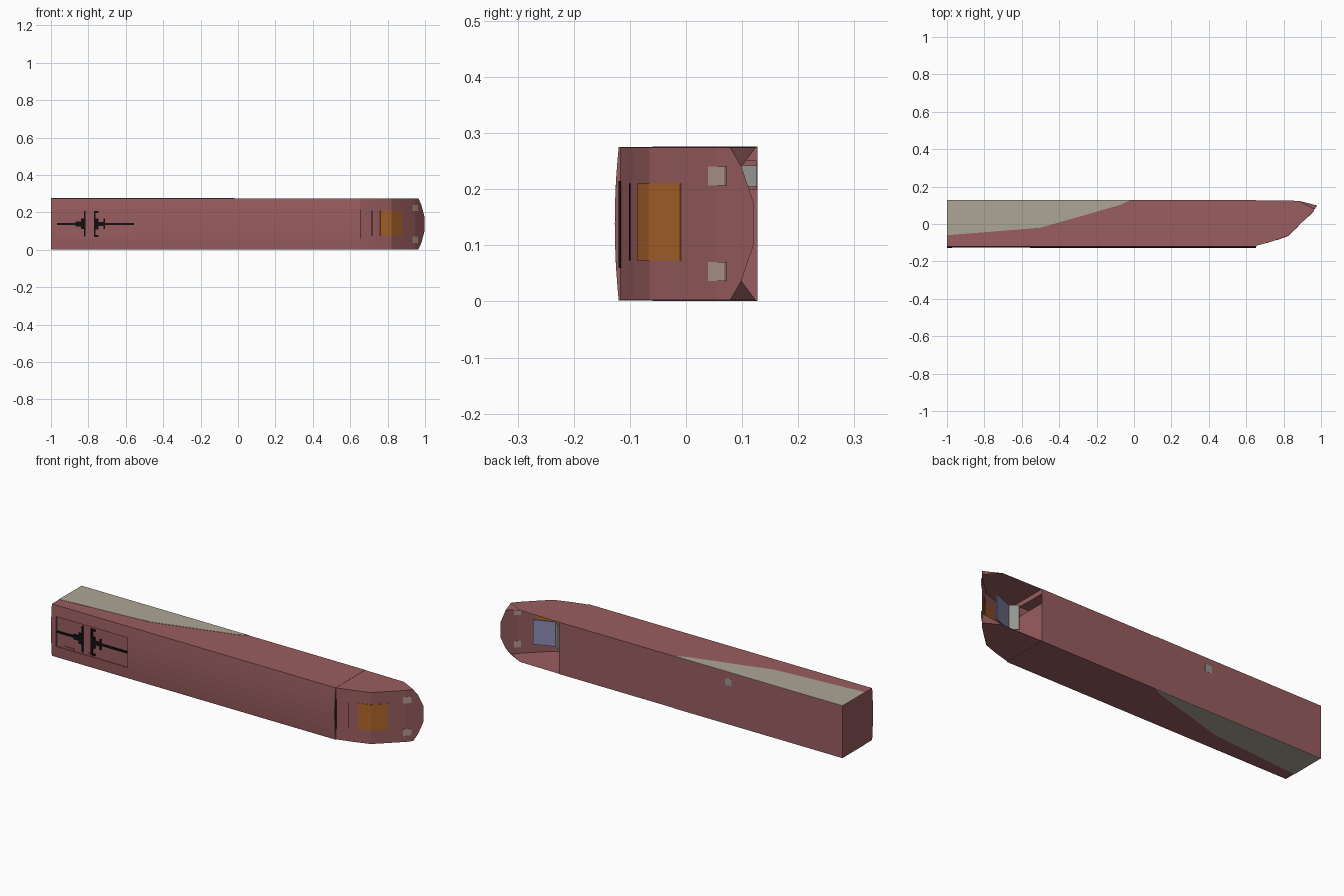
import bpy, bmesh, math

if "Cube" in bpy.data.objects:
    bpy.data.objects.remove(bpy.data.objects["Cube"])

def mat(name, c):
    m = bpy.data.materials.new(name)
    m.diffuse_color = (*c, 1)
    m.use_nodes = True
    m.node_tree.nodes["Principled BSDF"].inputs["Base Color"].default_value = m.diffuse_color
    return m

RED = mat("red_paint", (.32, .11, .115))
BEIGE = mat("beige_paint", (.42, .38, .31))
ORANGE = mat("amber_glass", (.42, .13, .025))
BLACK = mat("black_metal", (.005, .005, .005))
LILAC = mat("desk_blue", (.25, .25, .42))
GREY = mat("grey", (.3, .3, .28))
LAMP = mat("lamp", (.45, .33, .27))
ZM = .1385  # mid plane of the vehicle

def mesh(name, verts, faces, m, normals=True):
    me = bpy.data.meshes.new(name)
    me.from_pydata(verts, [], faces)
    if normals:
        bm = bmesh.new()
        bm.from_mesh(me)
        bmesh.ops.recalc_face_normals(bm, faces=bm.faces)
        bm.to_mesh(me)
        bm.free()
    ob = bpy.data.objects.new(name, me)
    bpy.context.collection.objects.link(ob)
    me.materials.append(m)
    return ob

def prism(name, pts, axis, a, b, m):
    """Extrude a 2D outline along x or z."""
    put = (lambda p, h: (h, *p)) if axis == 'x' else (lambda p, h: (*p, h))
    n = len(pts)
    v = [put(p, a) for p in pts] + [put(p, b) for p in pts]
    f = [tuple(range(n)), tuple(range(2 * n - 1, n - 1, -1))]
    f += [(i, (i + 1) % n, (i + 1) % n + n, i + n) for i in range(n)]
    return mesh(name, v, f, m)

def box(name, x, y, z, m):
    return prism(name, [(x[0], y[0]), (x[1], y[0]), (x[1], y[1]), (x[0], y[1])], 'z', z[0], z[1], m)

def cut(ob, cutter):
    md = ob.modifiers.new("cut", 'BOOLEAN')
    md.object, md.solver = cutter, 'EXACT'
    cutter.hide_render = True
    cutter.hide_viewport = True

# long body with a slightly arched roof on the -y side
half = .1365
arch = [(-.12 - .007 * (1 - t * t), ZM + half * t) for t in (-1, -.85, -.6, -.3, 0, .3, .6, .85, 1)]
body = prism("body", arch + [(.127, ZM + half), (.127, ZM - half)], 'x', -1, .652, RED)
cut(body, box("roof_well_cutter", (-.972, -.556), (-.14, -.119), (.06, .217), RED))
cut(body, box("doorway_cutter", (-.37, .7), (-.03, .1255), (.2, .25), RED))
box("floor_hatch", (-.355, -.315), (.09, .1275), (.205, .242), GREY)

# beige flashes on both sides
flash = [(-1, .127), (-.02, .127), (-.08, .1), (-.5, -.02), (-1, -.06)]
for side, z in (("left", .0005), ("right", .275)):
    prism("side_flash_" + side, flash, 'z', z, z + .0015, BEIGE)

# nose: open shell swept from a profile, with a bowed front edge
prof = [(.652, -.117), (.735, -.094), (.82, -.065), (.88, -.009), (.945, .053)]
ts = [-1, -.75, -.28, .28, .75, 1]
hn = .1355
verts = [(x, y, ZM + hn * t) for x, y in prof for t in ts]
verts += [(1 - .035 * t * t, .124 - .045 * t * t, ZM + hn * t) for t in ts]
n, rows = len(ts), len(prof) + 1
faces = [(r * n + c, r * n + c + 1, (r + 1) * n + c + 1, (r + 1) * n + c)
         for r in range(rows - 1) for c in range(n - 1)]
for c, s in ((0, -1), (n - 1, 1)):          # flat cheeks
    k = len(verts)
    z = ZM + s * hn
    verts += [(.88, .124, z), (.652, .127, z)]
    faces.append(tuple(r * n + c for r in range(rows)) + (k, k + 1))
    inner = 1 if c == 0 else n - 2          # small chin gusset
    faces.append((k, (rows - 1) * n + c, (rows - 1) * n + inner))
mesh("nose_shell", verts, faces, RED)

def prof_y(x):
    for (x0, y0), (x1, y1) in zip(prof, prof[1:] + [(.985, .095)]):
        if x <= x1:
            return y0 + (y1 - y0) * (x - x0) / (x1 - x0)

def patch(name, xs, z0, z1, m):
    """Thin panel that follows the nose profile."""
    out = [(x + .0008, prof_y(x) - .0015) for x in xs]
    inn = [(x - .0008, prof_y(x) + .0015) for x in reversed(xs)]
    return prism(name, out + inn, 'z', z0, z1, m)

patch("windscreen", [.76, .82, .88], .073, .21, ORANGE)
patch("nose_slot", [.713, .717], .073, .21, BLACK)
for side, s in (("left", -1), ("right", 1)):
    zc = ZM + s * .085
    patch("headlamp_" + side, [.932, .945, .962], zc - .017, zc + .017, LAMP)

# seam between nose and body
box("nose_seam", (.651, .656), (-.1205, -.116), (.06, .215), BLACK)

# control desk and support inside the cab
prism("cab_desk", [(.75, .006), (.857, .048), (.855, .053), (.748, .011)], 'z', .075, .205, LILAC)
prism("cab_panel", [(.75, .006), (.712, .04), (.716, .042), (.753, .011)], 'z', .075, .205, GREY)

# current collector lying in the roof well
yc = (-.1255, -.12)
def bar(name, x0, x1, h):
    box(name, (x0, x1), yc, (ZM - h, ZM + h), BLACK)
for i, (x0, x1, h) in enumerate([(-.968, -.87, .005), (-.87, -.84, .013), (-.84, -.815, .028),
                                 (-.77, -.745, .03), (-.745, -.71, .01), (-.72, -.712, .028),
                                 (-.71, -.556, .005)]):
    bar(f"collector_arm_{i}", x0, x1, h)
for i, (x0, x1) in enumerate([(-.824, -.815), (-.77, -.761)]):
    bar(f"collector_head_{i}", x0, x1, .068)
for i, s in enumerate((-1, 1)):             # hooked ends
    zc = ZM + s * .064
    box(f"collector_hook_{i}", (-.77, -.745), yc, (zc - .005, zc + .005), BLACK)
for i, (x0, x1) in enumerate([(-.93, -.87), (-.79, -.76)]):
    box(f"well_block_{i}", (x0, x1), (-.123, -.118), (.064, .073), RED)
